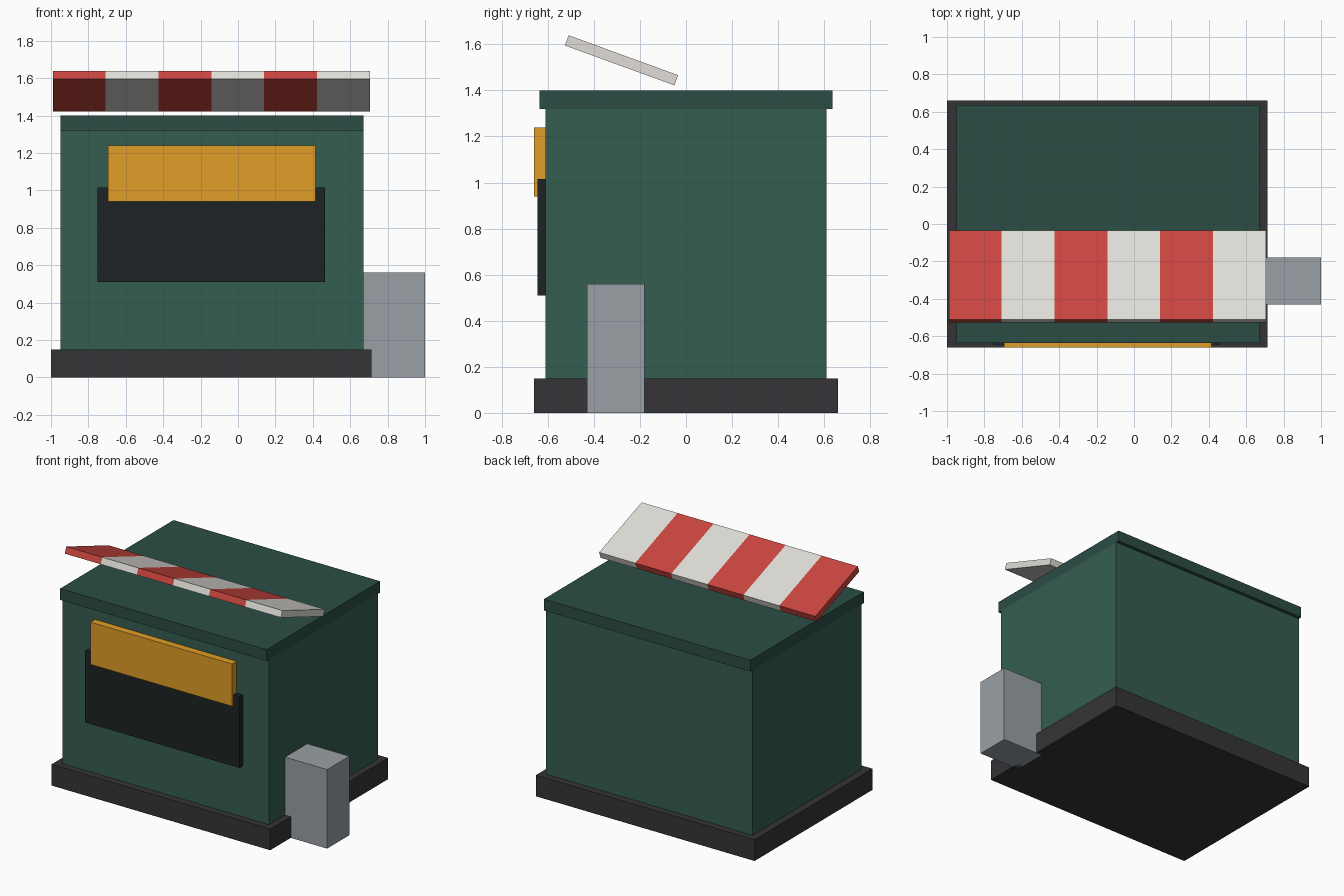
import bpy
from math import radians
from mathutils import Matrix

if "Cube" in bpy.data.objects:
    bpy.data.objects.remove(bpy.data.objects["Cube"])


def material(name, r, g, b):
    m = bpy.data.materials.new(name)
    m.diffuse_color = (r, g, b, 1)
    m.use_nodes = True
    m.node_tree.nodes["Principled BSDF"].inputs["Base Color"].default_value = m.diffuse_color
    return m


def box(name, x, y, z, mat):
    """Box spanning the given (min, max) ranges."""
    bpy.ops.mesh.primitive_cube_add(size=1)
    ob = bpy.context.object
    ob.name = name
    size = [b - a for a, b in (x, y, z)]
    mid = [(a + b) / 2 for a, b in (x, y, z)]
    ob.data.transform(Matrix.Diagonal((*size, 1)))
    ob.location = mid
    ob.data.materials.append(mat)
    return ob


green = material("green_wall", 0.035, 0.11, 0.08)
dark_green = material("green_roof", 0.025, 0.075, 0.06)
charcoal = material("charcoal", 0.035, 0.035, 0.038)
black = material("black", 0.012, 0.016, 0.018)
yellow = material("yellow", 0.75, 0.34, 0.02)
red = material("red", 0.6, 0.06, 0.05)
white = material("white", 0.75, 0.73, 0.68)
grey = material("grey", 0.32, 0.35, 0.38)

# Plinth, walls and roof
box("base", (-1.0, 0.715), (-0.66, 0.66), (0, 0.15), charcoal)
box("walls", (-0.95, 0.67), (-0.61, 0.61), (0.15, 1.32), green)
box("roof", (-0.95, 0.67), (-0.635, 0.635), (1.32, 1.40), dark_green)

# Serving window and blank sign board
box("window", (-0.75, 0.465), (-0.645, -0.61), (0.51, 1.015), black)
box("sign_board", (-0.695, 0.415), (-0.66, -0.61), (0.94, 1.24), yellow)

# Side cabinet
box("side_cabinet", (0.67, 1.0), (-0.43, -0.18), (0, 0.56), grey)

# Tilted striped awning
x0, width = -0.99, 0.2825
for i in range(6):
    stripe = box(f"awning_stripe_{i + 1}", (x0 + i * width, x0 + (i + 1) * width),
                 (-0.533, -0.027), (1.507, 1.554), white if i % 2 else red)
    stripe.rotation_euler.x = radians(-20)
